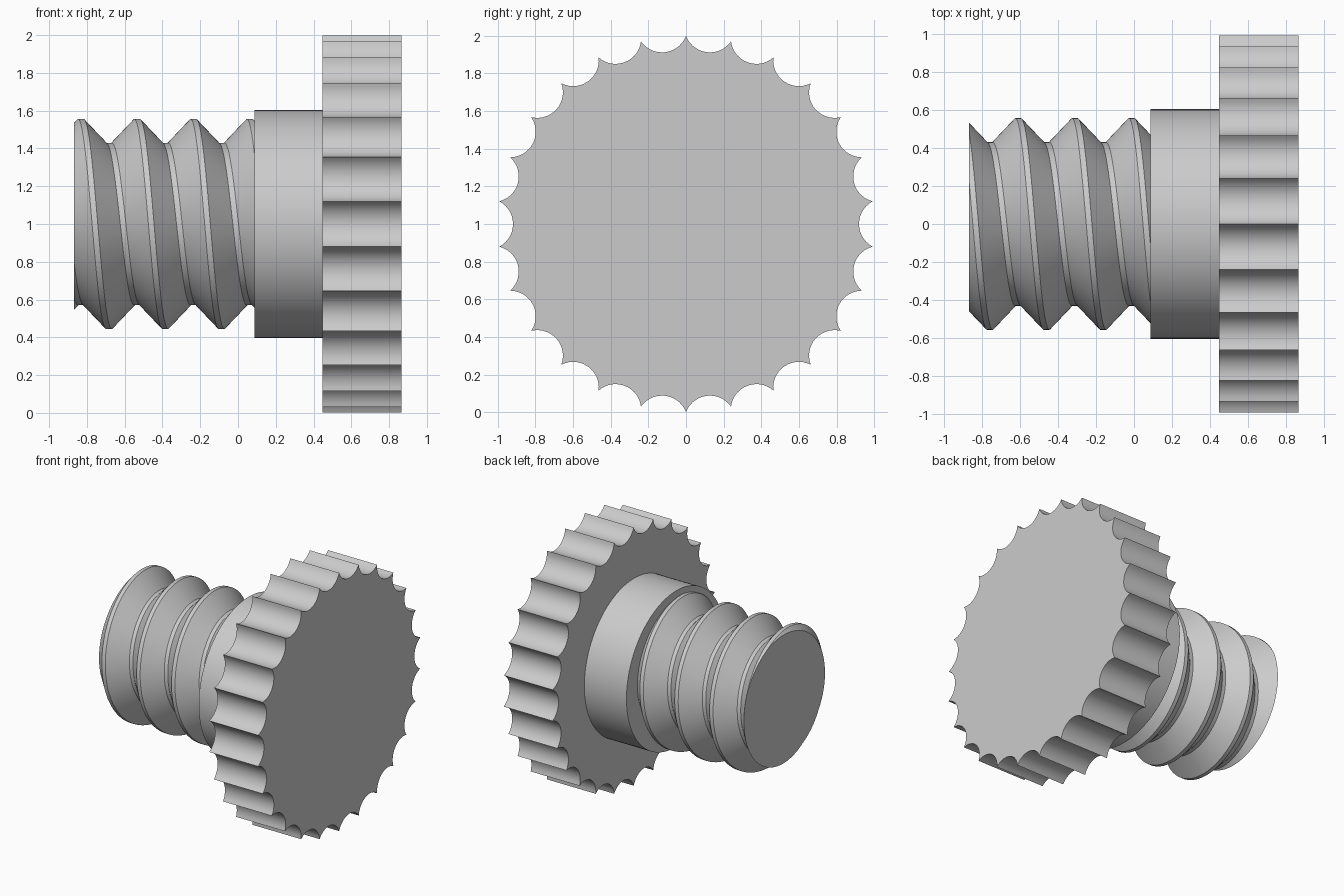
import bpy, bmesh
from math import sin, cos, pi, tau, asin, radians
from mathutils import Vector

if "Cube" in bpy.data.objects:
    bpy.data.objects.remove(bpy.data.objects["Cube"])

grey = bpy.data.materials.new("plain grey")
grey.use_nodes = True
grey.diffuse_color = (0.6, 0.6, 0.6, 1)
grey.node_tree.nodes["Principled BSDF"].inputs["Base Color"].default_value = (0.6, 0.6, 0.6, 1)

AXIS_Z = 1.0


def around(x, r, a):
    """Point at angle a about the x axis, measured from the top towards the front."""
    return Vector((x, -r * sin(a), AXIS_Z + r * cos(a)))


def finish(bm, name):
    bmesh.ops.recalc_face_normals(bm, faces=bm.faces)
    mesh = bpy.data.meshes.new(name)
    bm.to_mesh(mesh)
    bm.free()
    mesh.materials.append(grey)
    obj = bpy.data.objects.new(name, mesh)
    bpy.context.collection.objects.link(obj)
    bpy.ops.object.select_all(action="DESELECT")
    obj.select_set(True)
    bpy.context.view_layer.objects.active = obj
    bpy.ops.object.shade_smooth_by_angle(angle=radians(30))


def prism(name, outline, x0, x1):
    """Extrude a (radius, angle) outline along x."""
    bm = bmesh.new()
    base = bm.faces.new([bm.verts.new(around(x0, r, a)) for r, a in outline])
    new = bmesh.ops.extrude_face_region(bm, geom=[base], use_keep_orig=True)["geom"]
    moved = [v for v in new if isinstance(v, bmesh.types.BMVert)]
    bmesh.ops.translate(bm, verts=moved, vec=(x1 - x0, 0, 0))
    finish(bm, name)


# Knob wheel: round scoops meeting in sharp cusps
TEETH, STEPS, TIP, SCOOP = 26, 14, 0.998, 0.136
half = pi / TEETH
spread = asin(TIP * sin(half) / SCOOP)
centre = TIP * cos(half) + SCOOP * cos(spread)
outline = []
for t in range(TEETH):
    for s in range(STEPS):
        b = -spread + 2 * spread * s / STEPS
        p = Vector((centre - SCOOP * cos(b), SCOOP * sin(b)))
        angle = asin(p.y / p.length) + (2 * t + 1) * half
        outline.append((p.length, angle))
prism("knob_wheel", outline, 0.447, 0.865)

# Collar
prism("collar", [(0.603, tau * i / 96) for i in range(96)], 0.087, 0.447)

# Threaded shaft: one helical surface, trimmed flat at both ends
PITCH, SEGS, TURNS = 0.298, 96, 7
section = [(-0.015, 0.556), (0.015, 0.556),
           (PITCH / 2 - 0.015, 0.43), (PITCH / 2 + 0.015, 0.43)]
start = -0.832 - 2 * PITCH
bm = bmesh.new()
rows = []
for j in range(SEGS):
    f = j / SEGS
    rows.append([bm.verts.new(around(start + PITCH * (turn + f) + dx, r, tau * f))
                 for turn in range(TURNS) for dx, r in section])
# After a full turn the section lands one pitch further along
rows.append(rows[0][len(section):])
for a, b in zip(rows, rows[1:]):
    for k in range(min(len(a), len(b)) - 1):
        bm.faces.new((a[k], a[k + 1], b[k + 1], b[k]))
for x, side in ((-0.868, -1), (0.12, 1)):
    bmesh.ops.bisect_plane(bm, geom=bm.verts[:] + bm.edges[:] + bm.faces[:],
                           plane_co=(x, 0, 0), plane_no=(side, 0, 0), clear_outer=True)
    rim = [e for e in bm.edges if e.is_boundary
           and all(abs(v.co.x - x) < 1e-4 for v in e.verts)]
    bmesh.ops.contextual_create(bm, geom=rim)
finish(bm, "threaded_shaft")
